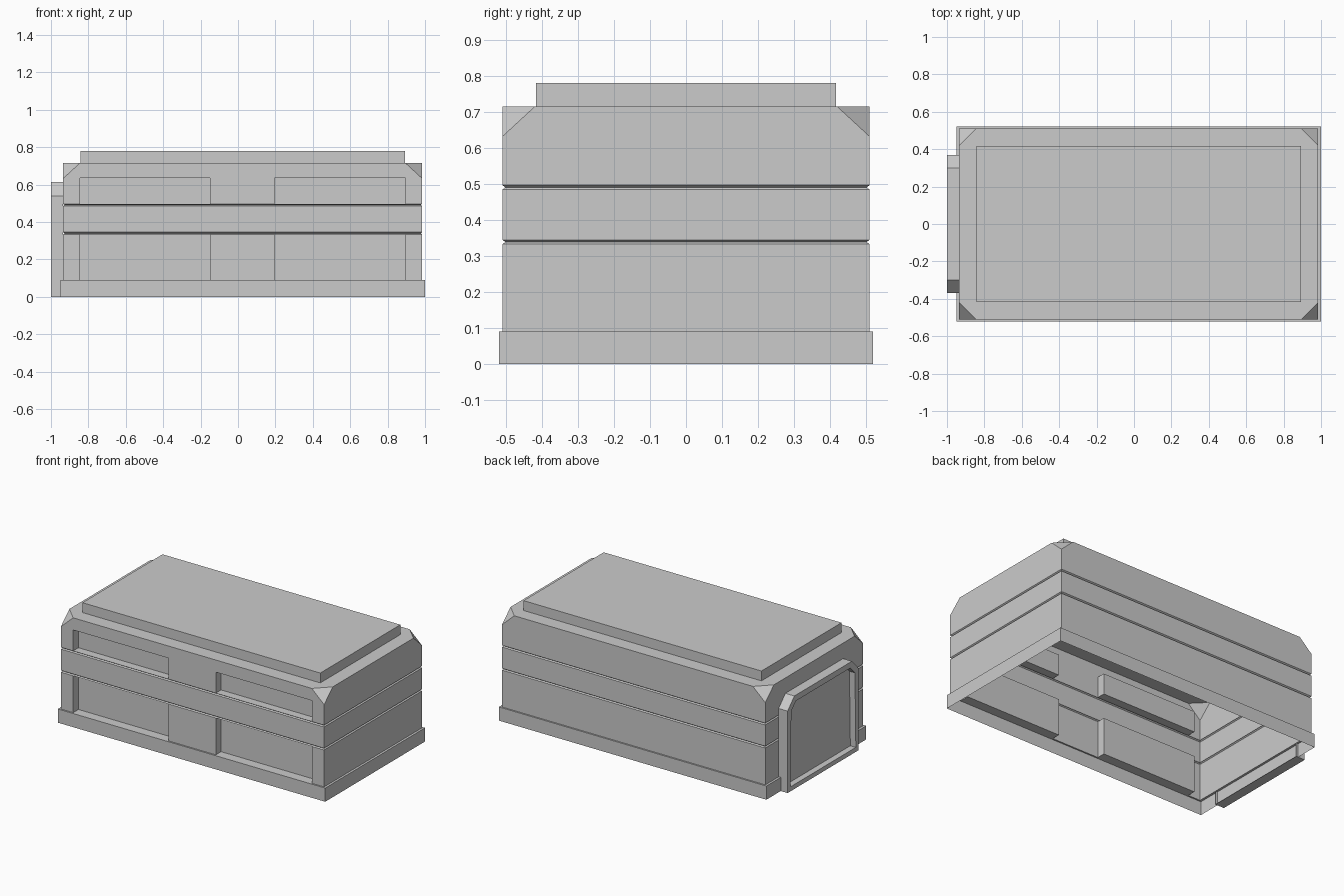
import bpy, bmesh
from mathutils import Vector

if "Cube" in bpy.data.objects:
    bpy.data.objects.remove(bpy.data.objects["Cube"])

CX = 0.025            # centre of the body along x
HX, HY = 0.975, 0.52  # half sizes of the base


def make_object(name, bm):
    bmesh.ops.recalc_face_normals(bm, faces=bm.faces[:])
    mesh = bpy.data.meshes.new(name)
    bm.to_mesh(mesh)
    bm.free()
    ob = bpy.data.objects.new(name, mesh)
    bpy.context.collection.objects.link(ob)
    return ob


def box(bm, lo, hi):
    verts = bmesh.ops.create_cube(bm, size=1)["verts"]
    for v in verts:
        v.co = [l + (c + 0.5) * (h - l) for l, h, c in zip(lo, hi, v.co)]


# Body: stacked rectangular rings (inset, z) for base, grooves, roof plate
levels = [(0, 0), (0, 0.09), (0.01, 0.09),
          (0.01, 0.333), (0.018, 0.339), (0.01, 0.345),
          (0.01, 0.485), (0.018, 0.491), (0.01, 0.497),
          (0.01, 0.715), (0.103, 0.715), (0.103, 0.78)]
bm = bmesh.new()
rings = []
for inset, z in levels:
    x, y = HX - inset - (0.005 if inset else 0), HY - inset
    rings.append([bm.verts.new((CX + sx * x, sy * y, z))
                  for sx, sy in ((-1, -1), (1, -1), (1, 1), (-1, 1))])
for a, b in zip(rings, rings[1:]):
    for i in range(4):
        j = (i + 1) % 4
        bm.faces.new((a[i], a[j], b[j], b[i]))
bm.faces.new(rings[0][::-1])
bm.faces.new(rings[-1])

# Clipped upper corners
for sx in (-1, 1):
    for sy in (-1, 1):
        cut = bmesh.ops.bisect_plane(
            bm, geom=bm.verts[:] + bm.edges[:] + bm.faces[:], dist=1e-5,
            plane_co=Vector((CX + sx * 0.96, sy * 0.51, 0.632)),
            plane_no=Vector((sx / 0.09, sy / 0.09, 1 / 0.083)).normalized(),
            clear_outer=True)
        edges = [e for e in cut["geom_cut"]
                 if isinstance(e, bmesh.types.BMEdge)]
        bmesh.ops.edgeloop_fill(bm, edges=edges)
body = make_object("container_body", bm)

# Four recessed panels in the front wall
bm = bmesh.new()
for x0, x1 in ((-0.845, -0.15), (0.195, 0.895)):
    for z0, z1 in ((0.09, 0.333), (0.497, 0.635)):
        box(bm, (x0, -0.6, z0), (x1, -0.455, z1))
cutter = make_object("recess_cutter", bm)
cutter.hide_render = True
mod = body.modifiers.new("recesses", 'BOOLEAN')
mod.operation = 'DIFFERENCE'
mod.solver = 'EXACT'
mod.object = cutter
bpy.context.view_layer.objects.active = body
bpy.ops.object.modifier_apply(modifier=mod.name)
bpy.data.objects.remove(cutter)

# Open underside
bm = bmesh.new()
bm.from_mesh(body.data)
floor = [f for f in bm.faces if all(v.co.z < 1e-4 for v in f.verts)]
bmesh.ops.delete(bm, geom=floor, context='FACES')
bm.to_mesh(body.data)
bm.free()

# Door on the left end: chamfered frame with a sunken panel
half = [(0.37, 0), (0.37, 0.54), (0.30, 0.613)]
outline = half + [(-y, z) for y, z in reversed(half)]
bm = bmesh.new()
back = [bm.verts.new((-0.935, y, z)) for y, z in outline]
front = [bm.verts.new((-1.0, y, z)) for y, z in outline]
for i in range(len(outline)):
    j = (i + 1) % len(outline)
    bm.faces.new((back[i], back[j], front[j], front[i]))
panel = bm.faces.new(front)
bmesh.ops.recalc_face_normals(bm, faces=bm.faces[:])
bmesh.ops.inset_region(bm, faces=[panel], thickness=0.042)
bmesh.ops.inset_region(bm, faces=[panel], thickness=0.0001)
for v in panel.verts:
    v.co.x = -0.96
make_object("end_door", bm)
